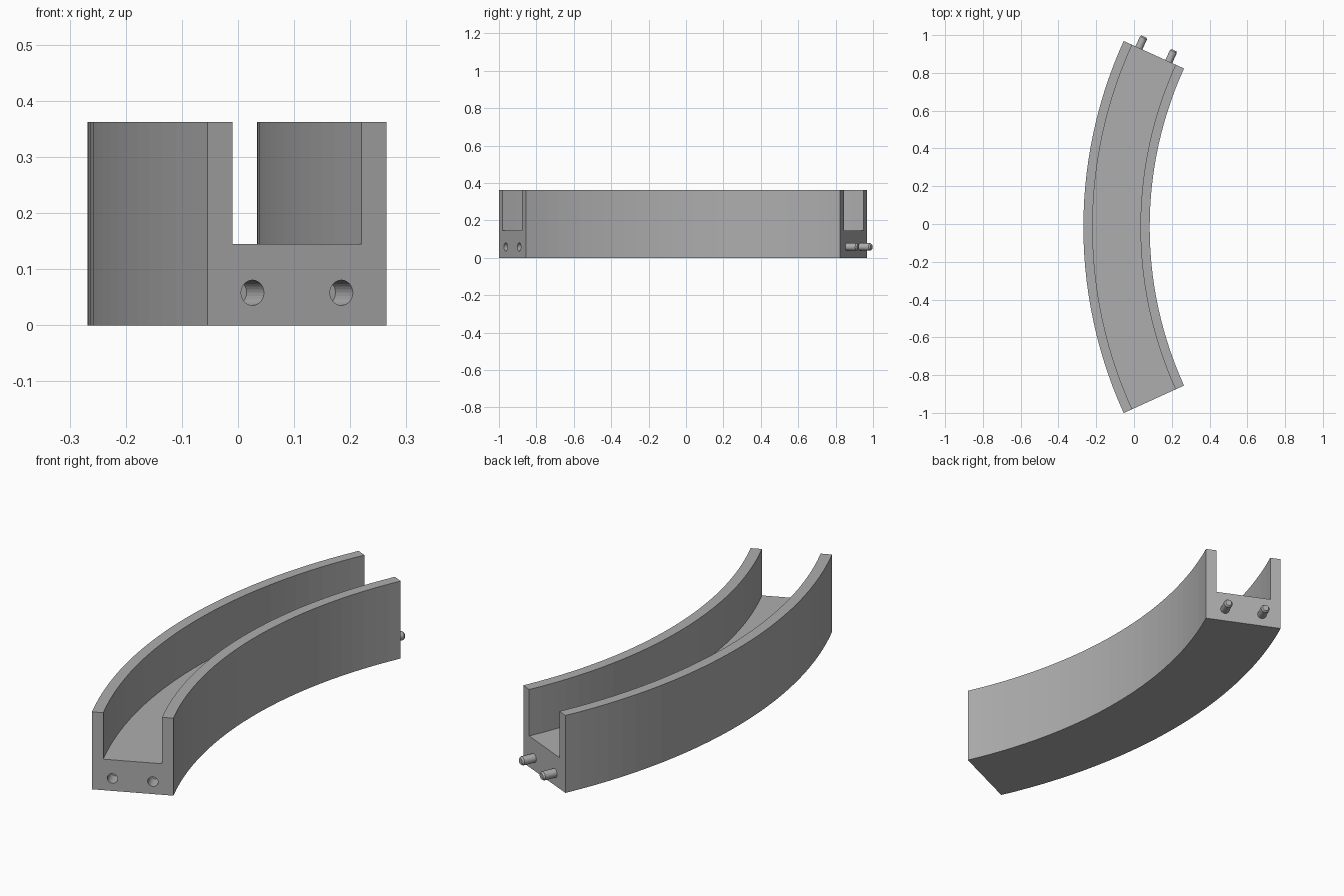
import bpy, bmesh, math
from mathutils import Vector

cube = bpy.data.objects.get("Cube")
if cube:
    bpy.data.objects.remove(cube, do_unlink=True)

CX, CY = 2.111, -0.016            # centre of the bend
R_OUT, R_IN, WALL = 2.379, 2.028, 0.049
FLOOR, TOP = 0.145, 0.362
HALF = math.radians(24.45)
SEGMENTS = 28
PIN_Z, PIN_INSET = 0.058, 0.0885

grey = bpy.data.materials.new("plain grey")
grey.use_nodes = True
grey.diffuse_color = (0.42, 0.42, 0.42, 1)
grey.node_tree.nodes["Principled BSDF"].inputs["Base Color"].default_value = grey.diffuse_color


def on_arc(radius, angle, z):
    return Vector((CX - radius * math.cos(angle), CY + radius * math.sin(angle), z))


def make_object(name, bm):
    bmesh.ops.recalc_face_normals(bm, faces=bm.faces)
    mesh = bpy.data.meshes.new(name)
    bm.to_mesh(mesh)
    bm.free()
    mesh.materials.append(grey)
    obj = bpy.data.objects.new(name, mesh)
    bpy.context.collection.objects.link(obj)
    return obj


def lathe_pin(name, radius, side, profile):
    """Round pin along the track direction; profile is (distance out, radius)."""
    angle = side * HALF
    base = on_arc(radius, angle, PIN_Z)
    out = Vector((math.sin(HALF), side * math.cos(HALF), 0))
    across = Vector((-out.y, out.x, 0))
    bm = bmesh.new()
    rings = []
    for dist, r in profile:
        rings.append([bm.verts.new(base + out * dist
                      + across * r * math.cos(t * math.tau / 24)
                      + Vector((0, 0, r * math.sin(t * math.tau / 24))))
                      for t in range(24)])
    for a, b in zip(rings, rings[1:]):
        for i in range(24):
            j = (i + 1) % 24
            bm.faces.new((a[i], a[j], b[j], b[i]))
    bm.faces.new(rings[0])
    bm.faces.new(rings[-1])
    return make_object(name, bm)


# Channel: U-shaped section swept round the bend
section = [(R_OUT, 0), (R_OUT, TOP), (R_OUT - WALL, TOP), (R_OUT - WALL, FLOOR),
           (R_IN + WALL, FLOOR), (R_IN + WALL, TOP), (R_IN, TOP), (R_IN, 0)]
bm = bmesh.new()
rings = []
for s in range(SEGMENTS + 1):
    angle = HALF * (2 * s / SEGMENTS - 1)
    rings.append([bm.verts.new(on_arc(r, angle, z)) for r, z in section])
for a, b in zip(rings, rings[1:]):
    for i in range(len(section)):
        j = (i + 1) % len(section)
        bm.faces.new((a[i], a[j], b[j], b[i]))
bm.faces.new(rings[0])
bm.faces.new(rings[-1])
channel = make_object("curved_channel", bm)

# Pins on the back end, matching sockets in the front end
for label, radius in (("outer", R_OUT - PIN_INSET), ("inner", R_IN + PIN_INSET)):
    pin = lathe_pin(label + "_pin", radius, 1,
                    [(-0.02, 0.02), (0.058, 0.02), (0.066, 0.014)])
    bpy.context.view_layer.objects.active = pin
    pin.select_set(True)
    bpy.ops.object.shade_smooth_by_angle(angle=math.radians(30))
    pin.select_set(False)

    cutter = lathe_pin(label + "_socket_cutter", radius, -1, [(-0.075, 0.0225), (0.02, 0.0225)])
    cutter.hide_render = True
    cut = channel.modifiers.new(label + " socket", "BOOLEAN")
    cut.operation = "DIFFERENCE"
    cut.solver = "EXACT"
    cut.object = cutter
    bpy.context.view_layer.objects.active = channel
    bpy.ops.object.modifier_apply(modifier=cut.name)
    bpy.data.objects.remove(cutter, do_unlink=True)
